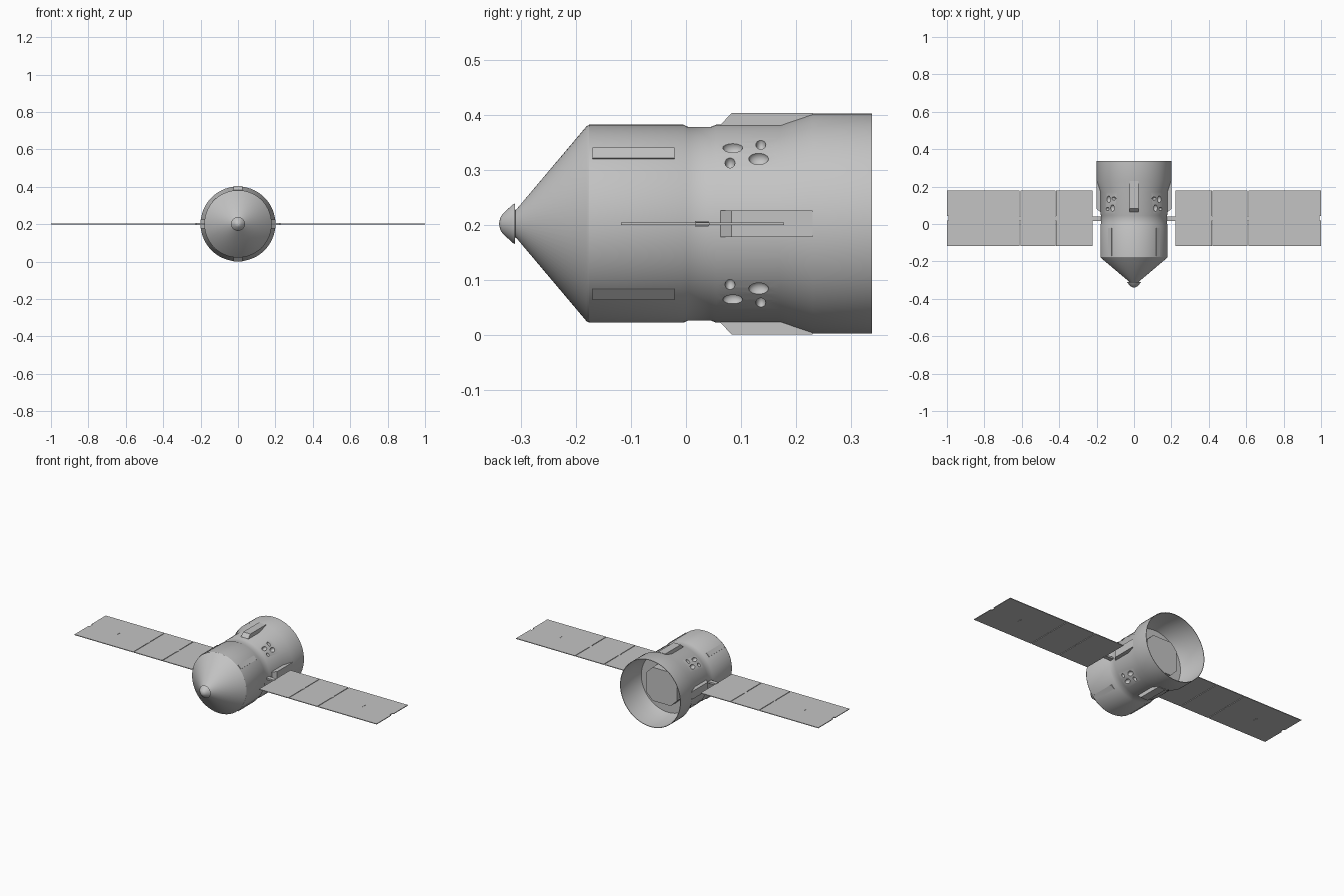
import bpy, bmesh, math
from mathutils import Matrix, Vector

if "Cube" in bpy.data.objects:
    bpy.data.objects.remove(bpy.data.objects["Cube"], do_unlink=True)

MID = 0.2015          # height of the long axis
R = 0.18              # main hull radius
GREY = (0.55, 0.55, 0.55, 1)

mat = bpy.data.materials.new("hull grey")
mat.use_nodes = True
mat.diffuse_color = GREY
mat.node_tree.nodes["Principled BSDF"].inputs["Base Color"].default_value = GREY


def finish(name, bm, smooth=False):
    bmesh.ops.recalc_face_normals(bm, faces=bm.faces)
    me = bpy.data.meshes.new(name)
    bm.to_mesh(me)
    bm.free()
    me.materials.append(mat)
    ob = bpy.data.objects.new(name, me)
    ob.location.z = MID
    bpy.context.collection.objects.link(ob)
    if smooth:
        shade(ob)
    return ob


def select(ob):
    bpy.ops.object.select_all(action='DESELECT')
    ob.select_set(True)
    bpy.context.view_layer.objects.active = ob


def shade(ob):
    select(ob)
    bpy.ops.object.shade_smooth_by_angle(angle=math.radians(25))


def lathe(name, profile, steps=72):
    """Spin (radius, y) points around the y axis."""
    bm = bmesh.new()
    vs = [bm.verts.new((r, y, 0)) for r, y in profile]
    es = [bm.edges.new(p) for p in zip(vs, vs[1:])]
    bmesh.ops.spin(bm, geom=vs + es, axis=(0, 1, 0), cent=(0, 0, 0),
                   angle=math.tau, steps=steps)
    bmesh.ops.remove_doubles(bm, verts=bm.verts, dist=1e-5)
    return finish(name, bm)


def prism(name, points, thickness, turn=0):
    """Extrude an (x, y) outline through z, then turn it about the y axis."""
    bm = bmesh.new()
    face = bm.faces.new([bm.verts.new((x, y, -thickness / 2)) for x, y in points])
    ext = bmesh.ops.extrude_face_region(bm, geom=[face])["geom"]
    top = [v for v in ext if isinstance(v, bmesh.types.BMVert)]
    bmesh.ops.translate(bm, verts=top, vec=(0, 0, thickness))
    bmesh.ops.transform(bm, verts=bm.verts, matrix=Matrix.Rotation(turn, 4, 'Y'))
    return finish(name, bm)


def rect(x0, x1, y0, y1):
    return [(x0, y0), (x1, y0), (x1, y1), (x0, y1)]


# Hull: nose cone, grooved cylinder, flared skirt with a hollow back
hull = lathe("hull", [
    (0, -0.31), (0.024, -0.31), (0.177, -0.181), (R, -0.176),
    (R, -0.005), (0.176, 0.004), (0.176, 0.045), (R, 0.055),
    (R, 0.171), (0.2, 0.23), (0.2, 0.338), (0.197, 0.338),
    (0.195, 0.23), (0.176, 0.171), (0, 0.171)])

# Thruster recesses: y, elevation angle, y radius, tangent radius
bm = bmesh.new()
for y, elev, ry, rt in [(0.085, 50, 0.018, 0.0125), (0.132, 41, 0.018, 0.0135),
                        (0.08, 38, 0.009, 0.0115), (0.136, 53, 0.009, 0.0135)]:
    for turn in (elev, -elev, 180 - elev, 180 + elev):
        m = (Matrix.Rotation(math.radians(turn), 4, 'Y')
             @ Matrix.Translation((R, y, 0))
             @ Matrix.Diagonal((0.014, ry, rt, 1)))
        bmesh.ops.create_uvsphere(bm, u_segments=20, v_segments=12, radius=1, matrix=m)
cutter = finish("thruster_cutter", bm)
cutter.hide_render = True
mod = hull.modifiers.new("thruster recesses", 'BOOLEAN')
mod.object = cutter
mod.operation = 'DIFFERENCE'
mod.solver = 'EXACT'
select(hull)
bpy.ops.object.modifier_apply(modifier=mod.name)
bpy.data.objects.remove(cutter, do_unlink=True)
shade(hull)

# Docking cap on the nose
cap = lathe("nose_cap", [(0, -0.309), (0.037, -0.311), (0.034, -0.316), (0.017, -0.334),
                         (0.01, -0.338), (0, -0.34)], 40)
shade(cap)

# Four fairings that run back into the flare
fairing = [(0.17, 0.063), (R, 0.063), (0.2015, 0.083),
           (0.2015, 0.23), (0.198, 0.23), (0.174, 0.165)]
for i, side in enumerate(("left", "bottom", "right", "top")):
    prism("fairing_" + side, fairing, 0.048, i * math.pi / 2)

# Long flat plates on the front cylinder
for turn in (45, 135, 225, 315):
    prism("side_plate", rect(0.174, 0.183, -0.17, -0.021), 0.027, math.radians(turn))

# Chamfered block on the rear bulkhead
h, c = 0.1, 0.04
bm = bmesh.new()
octagon = [(h, h - c), (h - c, h), (c - h, h), (-h, h - c),
           (-h, c - h), (c - h, -h), (h - c, -h), (h, c - h)]
face = bm.faces.new([bm.verts.new((x, 0.168, z)) for x, z in octagon])
ext = bmesh.ops.extrude_face_region(bm, geom=[face])["geom"]
bmesh.ops.translate(bm, vec=(0, 0.062, 0),
                    verts=[v for v in ext if isinstance(v, bmesh.types.BMVert)])
finish("rear_block", bm)

# Solar wings, one per side
Y0, Y1, HINGE = -0.118, 0.178, 0.03
for s, side in ((1, "left"), (-1, "right")):
    turn = 0 if s > 0 else math.pi
    prism(side + "_wing_arm", rect(0.165, 0.226, 0.016, 0.041), 0.01, turn)
    for x0, x1 in ((0.222, 0.416), (0.42, 0.607)):
        prism(side + "_inner_panel", rect(x0, x1, Y0, Y1), 0.004, turn)
    # Outer panel with a small notch at the tip
    outer = [(0.611, Y0), (1, Y0), (1, HINGE - 0.012), (0.992, HINGE - 0.012),
             (0.992, HINGE + 0.012), (1, HINGE + 0.012), (1, Y1), (0.611, Y1)]
    prism(side + "_outer_panel", outer, 0.004, turn)
    for x in (0.418, 0.609, 0.81):
        prism(side + "_panel_hinge", rect(x - 0.003, x + 0.003, HINGE - 0.012, HINGE + 0.012),
              0.006, turn)
